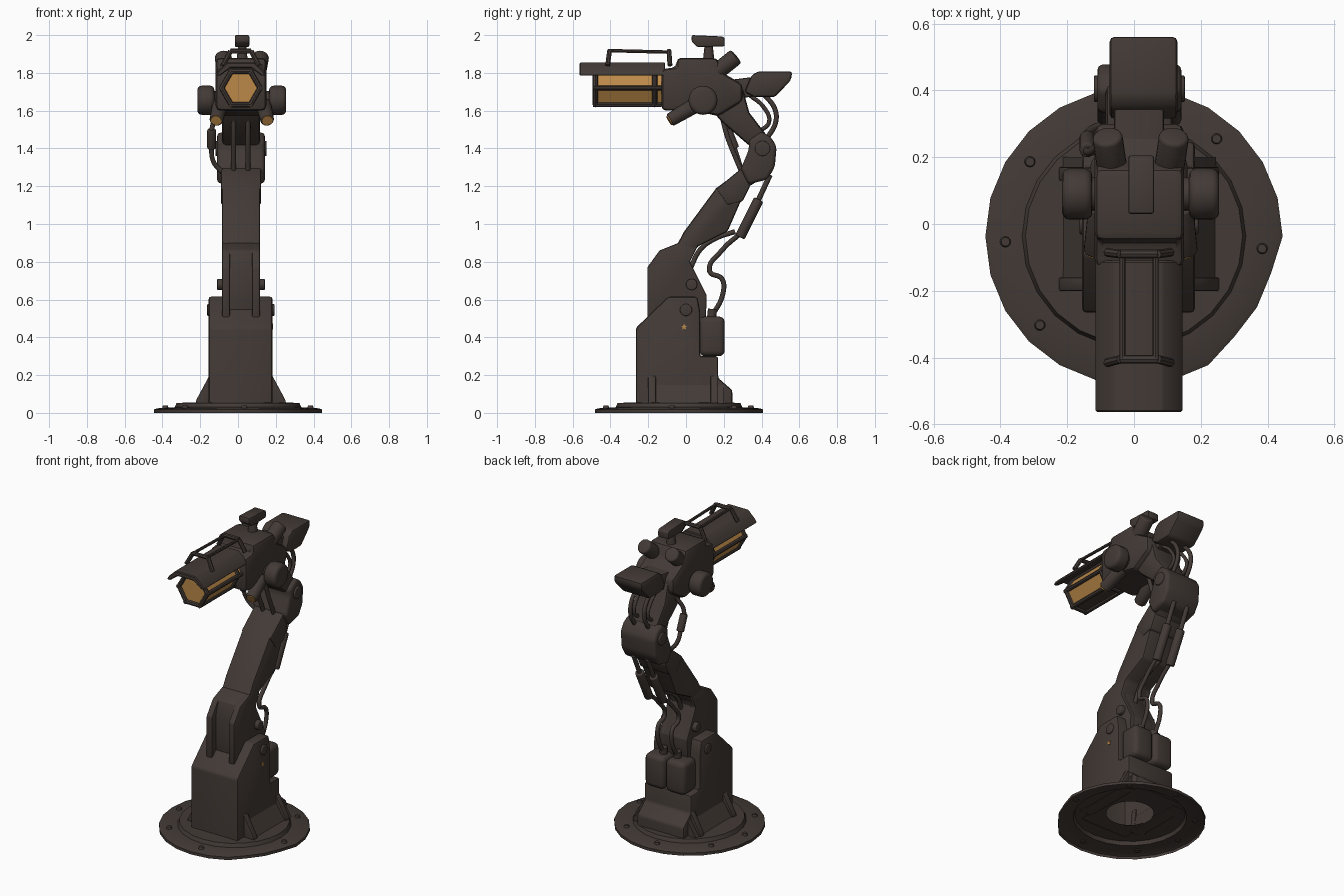
import bpy, bmesh, math
from mathutils import Vector

if "Cube" in bpy.data.objects:
    bpy.data.objects.remove(bpy.data.objects["Cube"])

CX = 0.015  # symmetry plane of the arm


def material(name, rgb):
    m = bpy.data.materials.new(name)
    m.diffuse_color = (*rgb, 1)
    m.use_nodes = True
    m.node_tree.nodes["Principled BSDF"].inputs["Base Color"].default_value = m.diffuse_color
    return m


DARK = material("dark_brown_metal", (0.055, 0.042, 0.036))
AMBER = material("amber_glass", (0.50, 0.25, 0.065))


def finish(bm, name, mats=(DARK,), bevel=0, seg=2):
    bmesh.ops.recalc_face_normals(bm, faces=bm.faces)
    if bevel:
        edges = [e for e in bm.edges if e.is_manifold and e.calc_face_angle() > 0.45]
        bmesh.ops.bevel(bm, geom=edges, offset=bevel, segments=seg, profile=0.5,
                        affect='EDGES', clamp_overlap=True)
    me = bpy.data.meshes.new(name)
    bm.to_mesh(me)
    bm.free()
    for m in mats:
        me.materials.append(m)
    ob = bpy.data.objects.new(name, me)
    bpy.context.collection.objects.link(ob)
    return ob


def prism(name, pts, t0, t1, axis='X', bevel=0.01, seg=2, mats=(DARK,), open_bottom=False):
    """Extrude a (y,z) outline along x, or an (x,z) outline along y."""
    bm = bmesh.new()
    put = (lambda p, t: (t, *p)) if axis == 'X' else (lambda p, t: (p[0], t, p[1]))
    a = [bm.verts.new(put(p, t0)) for p in pts]
    b = [bm.verts.new(put(p, t1)) for p in pts]
    n = len(pts)
    bm.faces.new(a)
    bm.faces.new(b[::-1])
    for i in range(n):
        bm.faces.new((a[i], b[i], b[(i + 1) % n], a[(i + 1) % n]))
    if open_bottom:
        bmesh.ops.recalc_face_normals(bm, faces=bm.faces)
        low = [f for f in bm.faces if f.normal.z < -0.9 and f.calc_center_median().z < 0.06]
        bmesh.ops.delete(bm, geom=low, context='FACES')
    return finish(bm, name, mats, bevel, seg)


def box(name, x0, x1, y0, y1, z0, z1, bevel=0.01, seg=2, mat=DARK):
    return prism(name, [(y0, z0), (y1, z0), (y1, z1), (y0, z1)], x0, x1, 'X', bevel, seg, (mat,))


def rod(name, p0, p1, r, r2=None, n=20, bevel=0, mat=DARK):
    p0, p1 = Vector(p0), Vector(p1)
    d = p1 - p0
    bm = bmesh.new()
    bmesh.ops.create_cone(bm, cap_ends=True, segments=n, radius1=r,
                          radius2=r if r2 is None else r2, depth=d.length)
    q = d.to_track_quat('Z', 'Y')
    for v in bm.verts:
        v.co = q @ v.co + (p0 + p1) / 2
    return finish(bm, name, (mat,), bevel, 3)


def hose(name, pts, r=0.013):
    cu = bpy.data.curves.new(name, 'CURVE')
    cu.dimensions = '3D'
    cu.bevel_depth, cu.bevel_resolution, cu.resolution_u = r, 2, 6
    cu.use_fill_caps = True
    s = cu.splines.new('BEZIER')
    s.bezier_points.add(len(pts) - 1)
    for bp, p in zip(s.bezier_points, pts):
        bp.co = p
        bp.handle_left_type = bp.handle_right_type = 'AUTO'
    cu.materials.append(DARK)
    bpy.context.collection.objects.link(bpy.data.objects.new(name, cu))


# Base flange: stepped shell, open underneath, with one flattened side
bm = bmesh.new()
rings = []
N = 24
for r, z in [(0.445, 0), (0.445, 0.018), (0.43, 0.024), (0.335, 0.03), (0.325, 0.053), (0.14, 0.057)]:
    ring = []
    for i in range(N):
        k = 0.955 if r > 0.4 and i in (21, 22, 23) else 1
        a = math.tau * i / N
        ring.append(bm.verts.new((r * k * math.cos(a), -0.037 + r * k * math.sin(a), z)))
    rings.append(ring)
for a, b in zip(rings, rings[1:]):
    for i in range(N):
        bm.faces.new((a[i], a[(i + 1) % N], b[(i + 1) % N], b[i]))
finish(bm, "base_flange")
for deg in (-5, 50, 95, 144, 182, 223, 275):
    a = math.radians(deg)
    x, y = 0.385 * math.cos(a), -0.04 + 0.385 * math.sin(a)
    rod("flange_bolt", (x, y, 0.02), (x, y, 0.04), 0.018, 0.013, 12)

# Pedestal, skirts, gussets and pivot bosses
prism("pedestal", [(-0.265, 0.052), (-0.265, 0.45), (-0.095, 0.615), (0.06, 0.615), (0.075, 0.53),
                   (0.075, 0.30), (0.17, 0.30), (0.17, 0.185), (0.245, 0.12), (0.245, 0.052)],
      -0.155, 0.182, bevel=0.012, open_bottom=True)
for s in (-1, 1):
    X = lambda d: CX + s * d
    prism("pedestal_skirt", [(X(0.15), 0.05), (X(0.23), 0.05), (X(0.165), 0.15)], -0.17, 0.2, 'Y', 0)
    for y in (-0.2, 0.13):
        prism("gusset", [(X(0.15), 0.05), (X(0.24), 0.05), (X(0.235), 0.07), (X(0.165), 0.2)],
              y, y + 0.04, 'Y', 0.004)
    rod("pedestal_boss", (X(0.15), 0, 0.545), (X(0.178), 0, 0.545), 0.032, bevel=0.006)
    # Twin tanks at the back
    box("rear_tank", *sorted((X(0.004), X(0.145))), 0.07, 0.205, 0.30, 0.51, 0.03, 3)
prism("amber_mark", [(-0.01 + r * math.cos(a), 0.455 + r * math.sin(a)) for r, a in
                     [((0.018, 0.008)[i % 2], math.pi / 2 + i * math.pi / 5) for i in range(10)]],
      0.18, 0.185, bevel=0, mats=(AMBER,))

# Lower arm: two cheeks around a recessed core, then the boom
cheek = [(-0.205, 0.50), (-0.205, 0.77), (-0.14, 0.86), (-0.04, 0.90), (0.06, 0.88),
         (0.02, 0.80), (0.11, 0.62), (0.105, 0.50)]
for n, a, b in (("left_cheek", -0.085, -0.043), ("right_cheek", 0.074, 0.117)):
    prism(n, cheek, a, b, bevel=0.008)
prism("arm_core", [(max(y, -0.165), z) for y, z in cheek], -0.06, 0.09, bevel=0.004)
prism("lower_boom", [(-0.14, 0.855), (-0.05, 0.885), (-0.01, 0.96), (0.16, 1.19), (0.31, 1.30),
                     (0.40, 1.24), (0.32, 1.19), (0.22, 0.96), (0.06, 0.88), (0.02, 0.80), (-0.06, 0.82)],
      -0.085, 0.117, bevel=0.014)
prism("boom_collar", [(0.16, 1.185), (0.30, 1.30), (0.34, 1.20), (0.30, 1.12), (0.22, 1.10)],
      -0.09, 0.122, bevel=0.01)

# Elbow and upper arm
prism("elbow", [(0.29, 1.29), (0.335, 1.40), (0.33, 1.44), (0.40, 1.49), (0.45, 1.46), (0.48, 1.41),
                (0.47, 1.30), (0.43, 1.235), (0.33, 1.21)], -0.11, 0.142, bevel=0.02, seg=3)
prism("upper_arm", [(0.12, 1.62), (0.19, 1.54), (0.34, 1.41), (0.45, 1.44), (0.335, 1.59), (0.30, 1.72), (0.15, 1.72)],
      -0.085, 0.117, bevel=0.02)
rod("elbow_pin", (-0.12, 0.405, 1.40), (0.152, 0.405, 1.40), 0.04, bevel=0.005)

# Head body and counterweight
prism("head_body", [(-0.13, 1.60), (-0.13, 1.82), (-0.05, 1.83), (-0.05, 1.88), (0.165, 1.88), (0.195, 1.80),
                    (0.30, 1.74), (0.30, 1.65), (0.17, 1.57), (0.05, 1.60)],
      -0.118, 0.15, bevel=0.025)
prism("counterweight_neck", [(0.15, 1.79), (0.25, 1.765), (0.37, 1.78), (0.38, 1.68), (0.26, 1.66)],
      -0.06, 0.09, bevel=0.01)
prism("counterweight", [(0.31, 1.70), (0.345, 1.785), (0.38, 1.808), (0.563, 1.808), (0.555, 1.76), (0.47, 1.672), (0.36, 1.672)],
      -0.073, 0.13, bevel=0.015)

# Lantern barrel: amber hexagon in a dark frame
hexa = [(CX + 0.102 * math.cos(math.tau * i / 6), 1.72 + 0.102 * math.sin(math.tau * i / 6)) for i in range(6)]
lamp = prism("lantern_glass", hexa, -0.478, -0.13, 'Y', 0, mats=(AMBER, DARK))
for p in lamp.data.polygons:
    p.material_index = 1 if abs(p.normal.z) > 0.9 else 0
for i in range(6):
    (xa, za), (xb, zb) = hexa[i], hexa[(i + 1) % 6]
    rod("lantern_rail", (xa, -0.492, za), (xa, -0.13, za), 0.013, n=8)
    for y in (-0.48, -0.165):
        rod("lantern_ring", (xa, y, za), (xb, y, zb), 0.014, n=8)

# Arched shroud over the lantern, roof frame above it
arch = [(-0.14, 1.785), (-0.125, 1.81), (-0.075, 1.855), (0.075, 1.855), (0.125, 1.81), (0.14, 1.785),
        (0.115, 1.785), (0.06, 1.825), (-0.06, 1.825), (-0.115, 1.785)]
prism("shroud", [(CX + x * 0.95, z) for x, z in arch], -0.563, -0.11, 'Y', 0.005, 1)
for y, lean in ((-0.415, 0.01), (-0.085, -0.005)):
    foot = [(CX + x, y + l, z) for x, l, z in
            ((-0.095, 0, 1.84), (-0.055, lean, 1.915), (0.055, lean, 1.915), (0.095, 0, 1.84))]
    for a, b in zip(foot, foot[1:]):
        rod("roof_arch", a, b, 0.013, n=8)
for x in (-0.05, 0.05):
    rod("roof_rail", (CX + x, -0.41, 1.918), (CX + x, -0.09, 1.91), 0.009, n=8)

# Sight on top
rod("sight_stem", (0.022, 0.12, 1.87), (0.022, 0.12, 1.94), 0.03, 0.022, 14)
prism("sight", [(0.03, 2.0), (0.03, 1.965), (0.06, 1.937), (0.205, 1.94), (0.205, 1.985), (0.19, 1.993)],
      -0.017, 0.06, bevel=0.008)

# Paired drums, knobs and lamp nozzles
for s in (-1, 1):
    X = lambda d: 0.02 + s * d
    rod("side_drum", (X(0.145), 0.09, 1.655), (X(0.235), 0.09, 1.655), 0.077, bevel=0.022)
    rod("drum_axle", (X(0.10), 0.09, 1.655), (X(0.16), 0.09, 1.655), 0.05)
    rod("rear_knob", (X(0.08), 0.13, 1.78), (X(0.10), 0.265, 1.887), 0.045, bevel=0.012)
    a, b = Vector((X(0.115), 0.05, 1.63)), Vector((X(0.135), -0.085, 1.55))
    d = (b - a).normalized()
    rod("nozzle", a, b, 0.042, 0.036, bevel=0.006)
    rod("nozzle_lens", b, b + d * 0.006, 0.028, mat=AMBER)
    # Hoses from the counterweight and under the head
    h = CX + s * 0.05
    hose("counterweight_hose", [(h, 0.41, 1.69), (h, 0.47, 1.61), (h, 0.475, 1.54), (h, 0.42, 1.44)])
    hose("neck_hose", [(h, 0.34, 1.68), (h, 0.41, 1.62), (h, 0.44, 1.54), (h, 0.39, 1.49)], 0.011)
    hose("front_hose", [(CX + s * 0.038, 0.19, 1.57), (CX + s * 0.038, 0.22, 1.46), (CX + s * 0.038, 0.28, 1.31), (CX + s * 0.038, 0.30, 1.26)])
    # Back hoses climbing from the tanks to the dampers
    hose("tank_hose", [(h, 0.13, 0.50), (h, 0.195, 0.63), (h, 0.19, 0.71), (h, 0.125, 0.75), (h, 0.19, 0.86), (h, 0.30, 0.96)])
    rod("hose_union", (h, 0.135, 0.50), (h, 0.14, 0.55), 0.024, n=14)
    rod("rear_damper", (h, 0.285, 0.93), (h, 0.385, 1.13), 0.027, bevel=0.007)
    rod("damper_rod", (h, 0.38, 1.12), (h, 0.445, 1.26), 0.014, n=12)
hose("arm_hose", [(CX, 0.02, 0.76), (CX, 0.08, 0.87), (CX, 0.16, 0.925), (CX, 0.26, 0.96)])
rod("arm_boss", (-0.11, 0.03, 0.68), (0.142, 0.03, 0.68), 0.03, bevel=0.005)

# Left strut beside the elbow
hose("left_strut_hose", [(-0.10, 0.24, 1.60), (-0.135, 0.215, 1.52), (-0.14, 0.25, 1.42), (-0.13, 0.28, 1.33), (-0.08, 0.30, 1.27)])
rod("left_strut", (-0.14, 0.22, 1.50), (-0.14, 0.26, 1.40), 0.023, bevel=0.005)

# Smooth shading with sharp edges kept
for ob in bpy.data.objects:
    if ob.type == 'MESH':
        ob.select_set(True)
        bpy.context.view_layer.objects.active = ob
bpy.ops.object.shade_smooth_by_angle(angle=math.radians(32))
